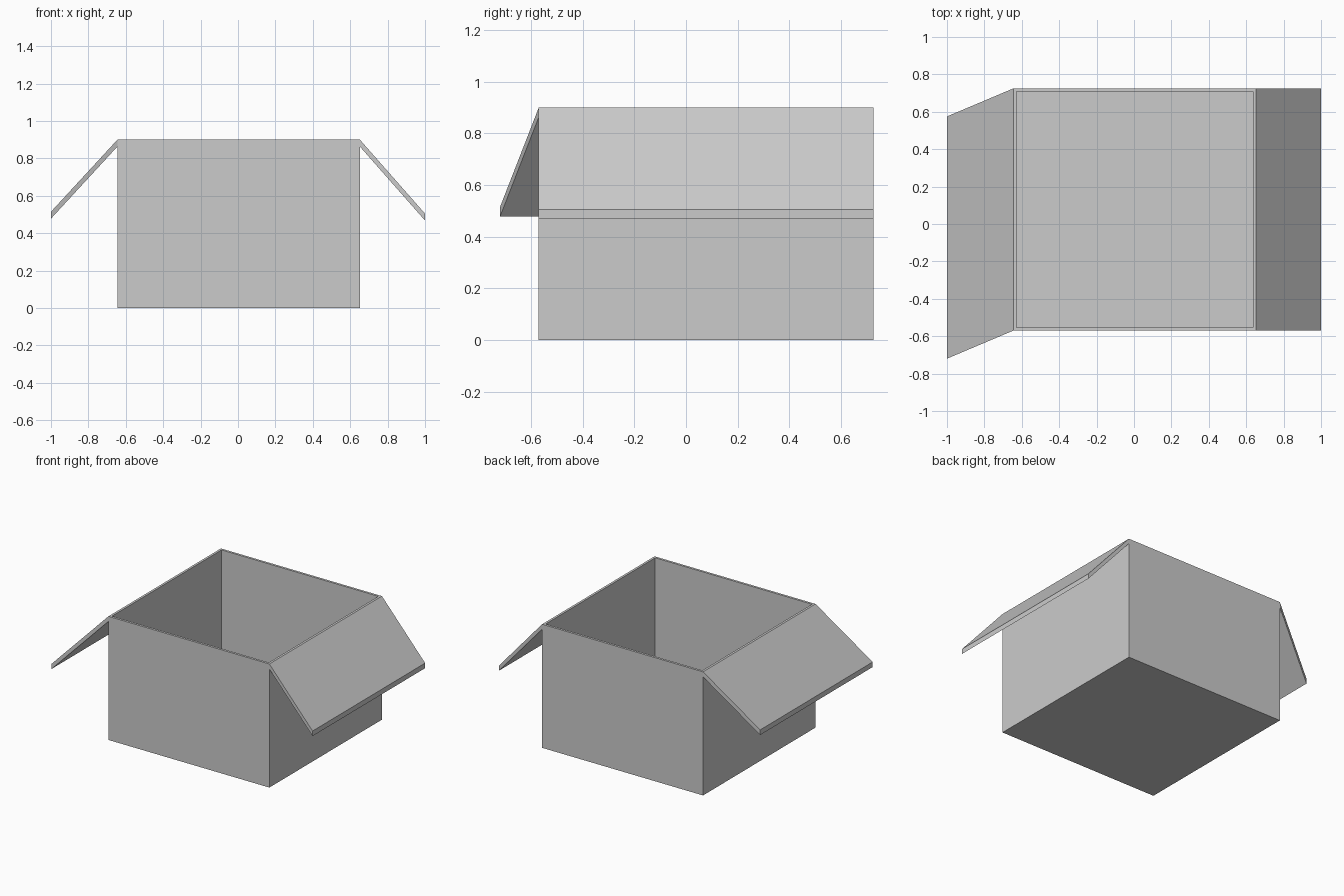
import bpy, bmesh

if "Cube" in bpy.data.objects:
    bpy.data.objects.remove(bpy.data.objects["Cube"])

X0, X1 = -0.645, 0.652
Y0, Y1 = -0.57, 0.725
H, WALL, FLOOR = 0.9, 0.024, 0.024


def finish(name, bm):
    bmesh.ops.recalc_face_normals(bm, faces=bm.faces[:])
    mesh = bpy.data.meshes.new(name)
    bm.to_mesh(mesh)
    bm.free()
    bpy.context.collection.objects.link(bpy.data.objects.new(name, mesh))


def prism(bm, profile, y0, y1, skew):
    # profile points (x, z) at both y ends; skew shifts each point along y
    ends = [[bm.verts.new((x, y + s, z)) for (x, z), s in zip(profile, skew)]
            for y in (y0, y1)]
    a, b = ends
    bm.faces.new(a)
    bm.faces.new(b[::-1])
    for i in range(len(a)):
        j = (i + 1) % len(a)
        bm.faces.new((a[i], b[i], b[j], a[j]))


# open box: a block whose top is inset and pushed down to the floor
bm = bmesh.new()
prism(bm, [(X0, 0), (X1, 0), (X1, H), (X0, H)], Y0, Y1, [0] * 4)
bmesh.ops.recalc_face_normals(bm, faces=bm.faces[:])
top = max(bm.faces, key=lambda f: f.calc_center_median().z)
bmesh.ops.inset_region(bm, faces=[top], thickness=WALL)
inner = bmesh.ops.extrude_discrete_faces(bm, faces=[top])["faces"][0]
bmesh.ops.translate(bm, verts=inner.verts[:], vec=(0, 0, FLOOR - H))
finish("open_box", bm)

# folded-out flaps; the left one also slants towards the front
for name, hinge, tip, z_tip, slant in (("right_flap", X1, 1.0, 0.505, 0.0),
                                       ("left_flap", X0, -1.0, 0.515, -0.15)):
    bm = bmesh.new()
    profile = [(hinge, H), (tip, z_tip), (tip, z_tip - 0.037), (hinge, H - 0.037)]
    prism(bm, profile, Y0, Y1, [0, slant, slant, 0])
    finish(name, bm)
